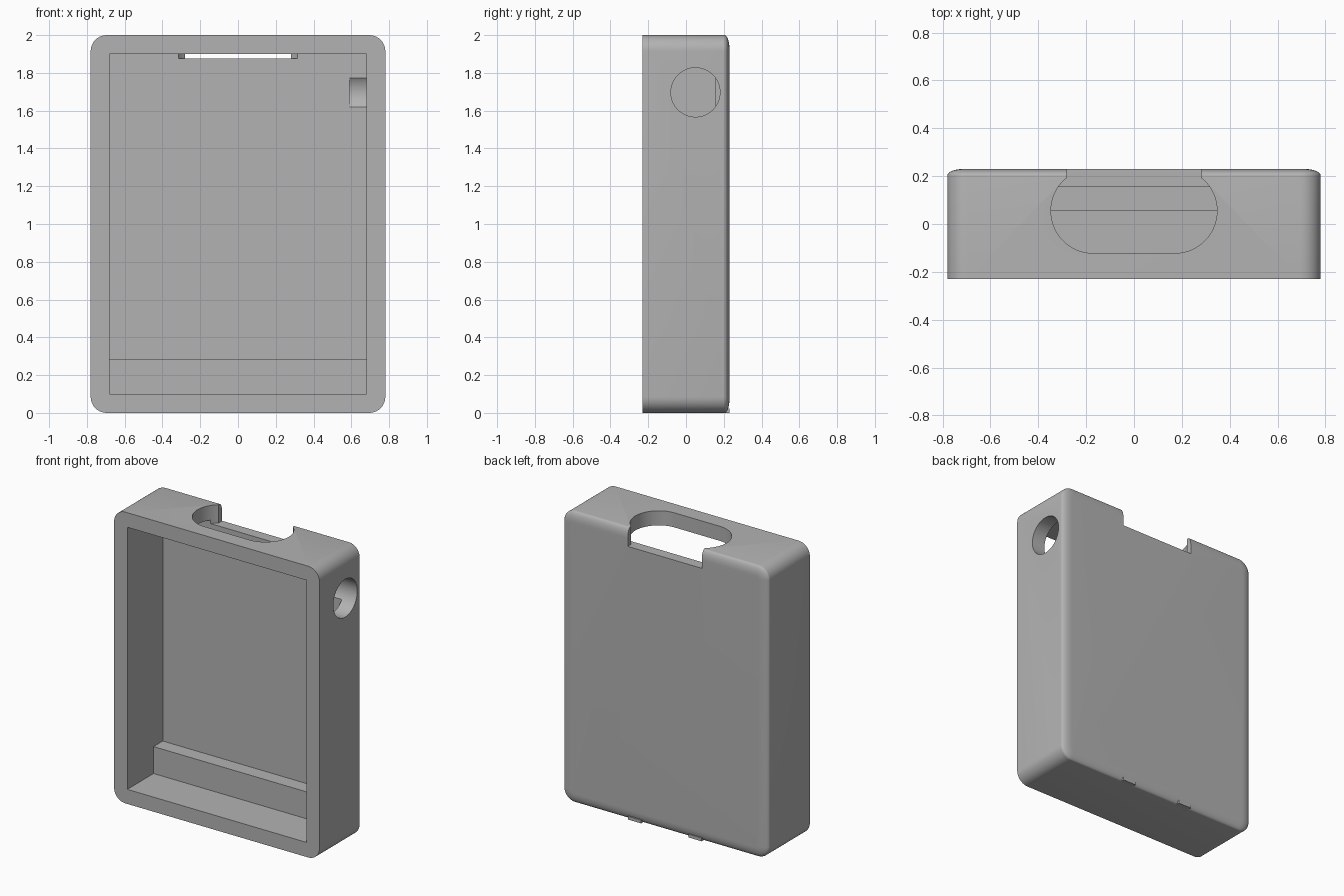
import bpy, bmesh
from math import sin, cos, pi, radians
from mathutils import Vector

cube = bpy.data.objects.get("Cube")
if cube:
    bpy.data.objects.remove(cube, do_unlink=True)

GREY = (0.45, 0.45, 0.45, 1)
mat = bpy.data.materials.new("matte grey")
mat.use_nodes = True
mat.diffuse_color = GREY
mat.node_tree.nodes["Principled BSDF"].inputs["Base Color"].default_value = GREY

HALF_W, HALF_D, HEIGHT = 0.78, 0.23, 2.0


def loft(name, rings):
    """Skin a stack of equal-length rings and cap both ends."""
    bm = bmesh.new()
    loops = [[bm.verts.new(p) for p in ring] for ring in rings]
    n = len(loops[0])
    for a, b in zip(loops, loops[1:]):
        for i in range(n):
            j = (i + 1) % n
            bm.faces.new((a[i], a[j], b[j], b[i]))
    bm.faces.new(loops[0][::-1])
    bm.faces.new(loops[-1])
    bmesh.ops.recalc_face_normals(bm, faces=bm.faces)
    mesh = bpy.data.meshes.new(name)
    bm.to_mesh(mesh)
    bm.free()
    mesh.materials.append(mat)
    obj = bpy.data.objects.new(name, mesh)
    bpy.context.collection.objects.link(obj)
    return obj


def prism(name, profile, axis, start, end):
    """Extrude a 2D profile along x (profile y, z) or z (profile x, y)."""
    def place(p, t):
        return Vector((t, *p)) if axis == "x" else Vector((*p, t))
    return loft(name, [[place(p, t) for p in profile] for t in (start, end)])


def arc(cx, cy, r, a0, a1, n):
    angles = [radians(a0 + (a1 - a0) * i / n) for i in range(n + 1)]
    return [(cx + r * cos(a), cy + r * sin(a)) for a in angles]


def outline(inset, y, radius=0.085):
    """Rounded rectangle of the case, shrunk by inset, at depth y."""
    r, mid = radius - inset, HEIGHT / 2
    corners = ((1, 1), (-1, 1), (-1, -1), (1, -1))
    points = []
    for k, (sx, sz) in enumerate(corners):
        points += arc(sx * (HALF_W - radius), mid + sz * (mid - radius),
                      r, 90 * k, 90 * k + 90, 10)
    return [Vector((x, y, z)) for x, z in points]


# Case shell: square front rim, softened back edge
rings = [outline(0, -HALF_D)]
for i in range(11):
    a = i / 10 * pi / 2
    rings.append(outline(0.07 * (1 - cos(a)), HALF_D - 0.028 * (1 - sin(a))))
case = loft("case_shell", rings)

# Front cavity with a raised ledge along its bottom
cavity = prism("cavity_cutter",
               [(-0.3, 0.1), (0.055, 0.1), (0.055, 0.285),
                (0.155, 0.285), (0.155, 1.9), (-0.3, 1.9)],
               "x", -0.68, 0.68)

# Round side port that also grooves the cavity floor
side_port = prism("side_port_cutter", arc(0.05, 1.697, 0.13, 0, 360, 64)[:-1],
                  "x", 0.59, 0.9)

# Oblong top opening with a straight notch out of the back
half = [(0.28, 0.3)] + arc(0.17, 0.055, 0.177, 51, -90, 28)
top_port = prism("top_port_cutter", half + [(-x, y) for x, y in reversed(half)],
                 "z", 1.875, 2.1)

bpy.context.view_layer.objects.active = case
for cutter in (cavity, side_port, top_port):
    cutter.hide_render = True
    mod = case.modifiers.new(cutter.name, "BOOLEAN")
    mod.operation, mod.solver, mod.object = "DIFFERENCE", "EXACT", cutter
    bpy.ops.object.modifier_apply(modifier=mod.name)
    bpy.data.objects.remove(cutter, do_unlink=True)

bpy.ops.object.select_all(action="DESELECT")
case.select_set(True)
bpy.ops.object.shade_smooth_by_angle(angle=radians(30))

# Two small tabs under the back edge
for side, x in (("left", 0.23), ("right", -0.23)):
    prism(side + "_bottom_tab",
          [(0.16, 0), (HALF_D, 0), (HALF_D, 0.022), (0.16, 0.022)],
          "x", x - 0.05, x + 0.05)
